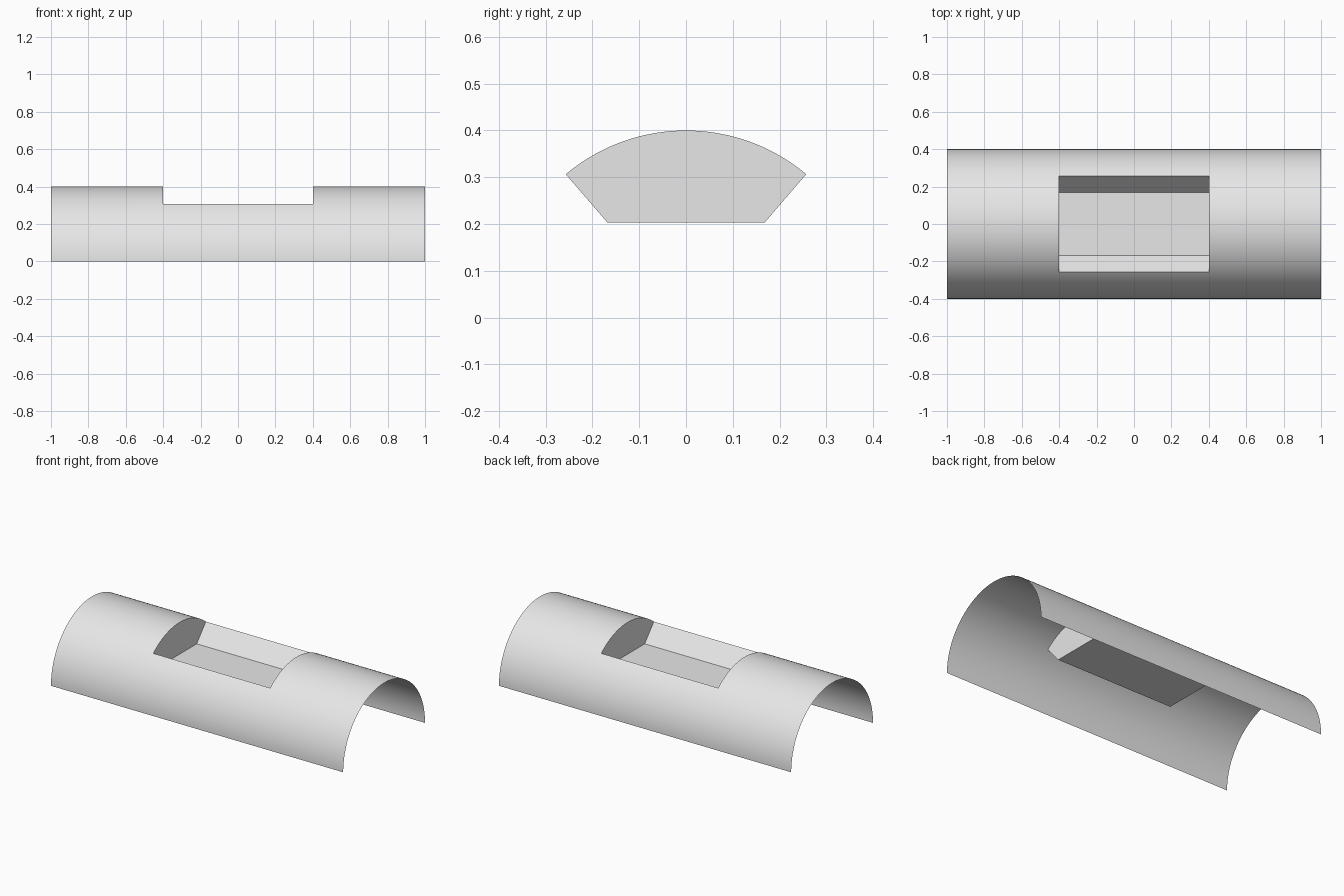
import bpy
import bmesh
from math import sin, cos, radians

RADIUS = 0.4
HALF_LENGTH = 1.0
HALF_OPENING = 0.4
OPENING_ANGLE = 40      # degrees either side of the crown
STEP = 2                # degrees per arc segment
FLOOR_Y, FLOOR_Z = 0.168, 0.203

cube = bpy.data.objects.get("Cube")
if cube:
    bpy.data.objects.remove(cube, do_unlink=True)

grey = bpy.data.materials.new("light grey")
grey.use_nodes = True
grey.diffuse_color = (0.8, 0.8, 0.8, 1)
grey.node_tree.nodes["Principled BSDF"].inputs["Base Color"].default_value = (0.8, 0.8, 0.8, 1)


def arc_point(x, degrees):
    a = radians(degrees)
    return (x, RADIUS * sin(a), RADIUS * cos(a))


def finish(bm, name, smooth):
    mesh = bpy.data.meshes.new(name)
    bm.to_mesh(mesh)
    bm.free()
    mesh.materials.append(grey)
    for poly in mesh.polygons:
        poly.use_smooth = smooth
    obj = bpy.data.objects.new(name, mesh)
    bpy.context.collection.objects.link(obj)
    return obj


# Half-round shell, left open over the recess
bm = bmesh.new()
angles = list(range(-90, 91, STEP))
stations = (-HALF_LENGTH, -HALF_OPENING, HALF_OPENING, HALF_LENGTH)
rows = [[bm.verts.new(arc_point(x, a)) for a in angles] for x in stations]
for i in range(len(stations) - 1):
    for j in range(len(angles) - 1):
        middle = (angles[j] + angles[j + 1]) / 2
        if i == 1 and abs(middle) < OPENING_ANGLE:
            continue
        bm.faces.new((rows[i][j], rows[i + 1][j], rows[i + 1][j + 1], rows[i][j + 1]))
bm.normal_update()
finish(bm, "arched_shell", True)

# Recess: floor, two sloping sides and two arched end walls
bm = bmesh.new()
ends = []
for x in (-HALF_OPENING, HALF_OPENING):
    arc = [bm.verts.new(arc_point(x, a))
           for a in range(-OPENING_ANGLE, OPENING_ANGLE + 1, STEP)]
    floor = [bm.verts.new((x, y, FLOOR_Z)) for y in (FLOOR_Y, -FLOOR_Y)]
    ring = arc + floor
    bm.faces.new(ring[::-1] if x < 0 else ring)
    ends.append([arc[0], floor[1], floor[0], arc[-1]])
for k in range(3):
    a, b = ends
    bm.faces.new((a[k], b[k], b[k + 1], a[k + 1]))
bm.normal_update()
finish(bm, "recess_tray", False)
